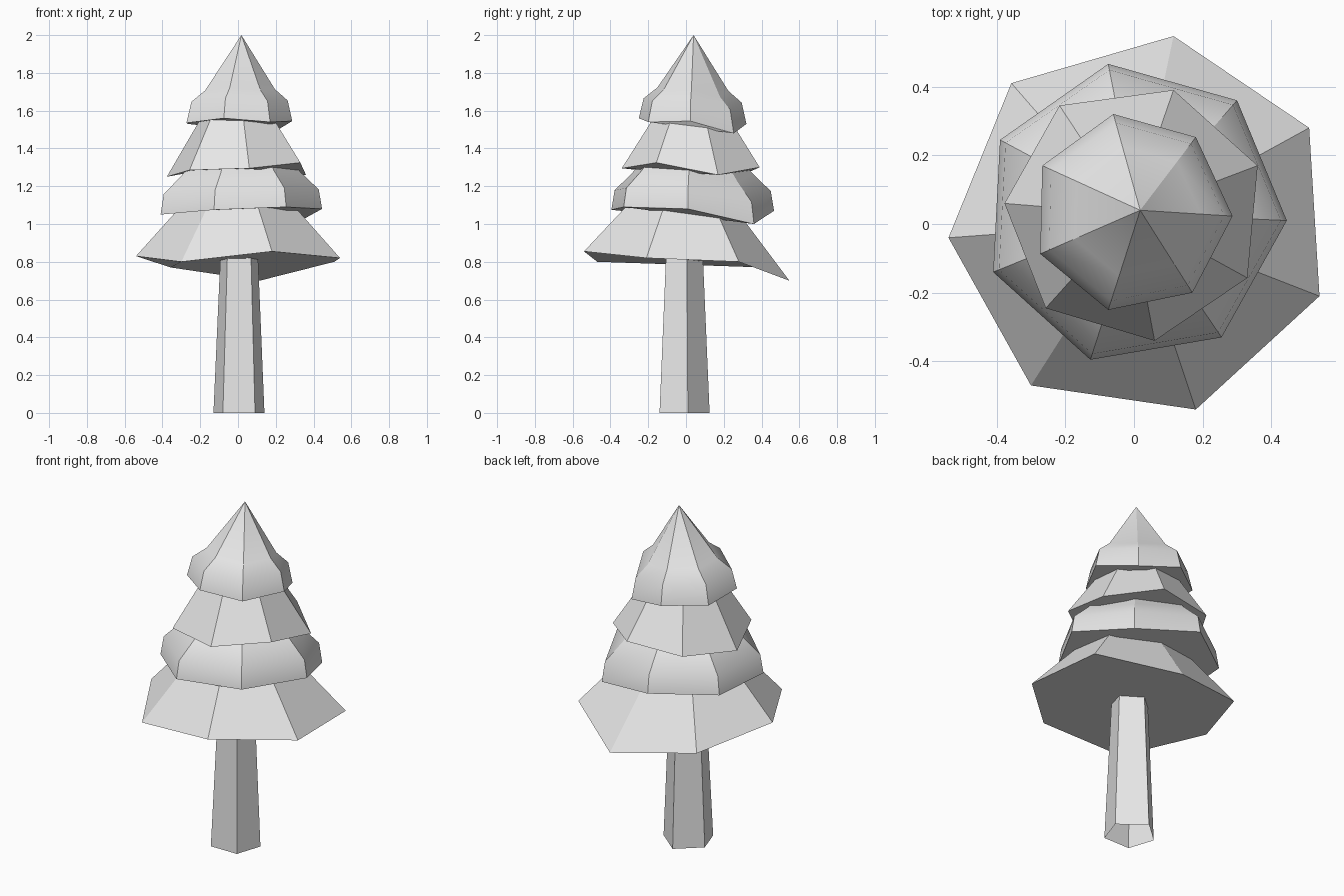
import bpy
import bmesh
from mathutils import Vector

default_cube = bpy.data.objects.get("Cube")
if default_cube:
    bpy.data.objects.remove(default_cube, do_unlink=True)

# One plain colour for the whole tree
grey = bpy.data.materials.new("light_grey")
grey.diffuse_color = (0.8, 0.8, 0.8, 1)
grey.use_nodes = True
for node in grey.node_tree.nodes:
    if node.type == "BSDF_PRINCIPLED":
        node.inputs["Base Color"].default_value = grey.diffuse_color


def build(name, outline, tip, rings, smooth=False, pointed=False, open_base=False):
    """Loft an uneven outline towards a tip; rings are (width scale, rise fraction)."""
    bm = bmesh.new()
    tip = Vector(tip)
    loops = []
    for scale, rise in rings:
        loop = []
        for corner in outline:
            corner = Vector(corner)
            point = tip.lerp(corner, scale)
            point.z = corner.z + (tip.z - corner.z) * rise
            loop.append(bm.verts.new(point))
        loops.append(loop)
    count = len(outline)
    ribs = []
    for low, high in zip(loops, loops[1:]):
        for i in range(count):
            j = (i + 1) % count
            bm.faces.new((low[i], low[j], high[j], high[i]))
            ribs.append((low[i], high[i]))
    # Close the upper end with a point or a flat cap
    if pointed:
        apex = bm.verts.new(tip)
        for i in range(count):
            bm.faces.new((loops[-1][i], loops[-1][(i + 1) % count], apex))
            ribs.append((loops[-1][i], apex))
    else:
        bm.faces.new(loops[-1])
    if not open_base:
        base = bm.faces.new(list(reversed(loops[0])))
    for face in bm.faces:
        face.smooth = smooth
    # Keep the ribs and lower rim crisp while the profile bends stay soft
    if smooth:
        base.smooth = False
        for edge in base.edges:
            edge.smooth = False
        for a, b in ribs:
            bm.edges.get((a, b)).smooth = False
    bmesh.ops.recalc_face_normals(bm, faces=bm.faces)
    mesh = bpy.data.meshes.new(name)
    bm.to_mesh(mesh)
    bm.free()
    mesh.materials.append(grey)
    obj = bpy.data.objects.new(name, mesh)
    bpy.context.collection.objects.link(obj)
    return obj


# Tapered five-sided trunk, open underneath
trunk_base = [(-.08, -.14, 0), (.09, -.14, 0), (.14, .01, 0), (0, .125, 0), (-.13, .01, 0)]
build("trunk", trunk_base, (.01, -.01, .88), [(1, 0), (.72, 1)], open_base=True)

# Straight-sided foliage skirts
cone_profile = [(1, 0), (.4, .6)]
lowest_rim = [(-.3, -.47, .8), (.18, -.54, .855), (.54, -.21, .82), (.51, .28, .8),
              (.115, .547, .7), (-.357, .41, .77), (-.54, -.04, .83)]
build("lowest_foliage", lowest_rim, (0, 0, 1.43), cone_profile)

upper_rim = [(-.257, -.245, 1.285), (.06, -.34, 1.295), (.33, -.157, 1.325), (.36, .17, 1.26),
             (.115, .39, 1.3), (-.217, .345, 1.28), (-.377, .06, 1.25)]
build("upper_foliage", upper_rim, (-.01, .03, 1.88), cone_profile)

# Rounded foliage tiers with a drooping band at the rim
middle_rim = [(-.127, -.395, 1.075), (.255, -.33, 1.09), (.445, .01, 1.08), (.3, .36, 1),
              (-.075, .466, 1.07), (-.39, .245, 1.06), (-.41, -.14, 1.05)]
build("middle_foliage", middle_rim, (.01, .03, 1.65),
      [(1, 0), (.96, .18), (.74, .34)], smooth=True, pointed=True)

top_rim = [(-.075, -.25, 1.56), (.17, -.2, 1.54), (.287, .023, 1.545), (.18, .253, 1.48),
           (-.06, .32, 1.53), (-.267, .17, 1.53), (-.273, -.087, 1.535)]
build("top_foliage", top_rim, (.018, .04, 2),
      [(1, 0), (.91, .24), (.66, .37)], smooth=True, pointed=True)
